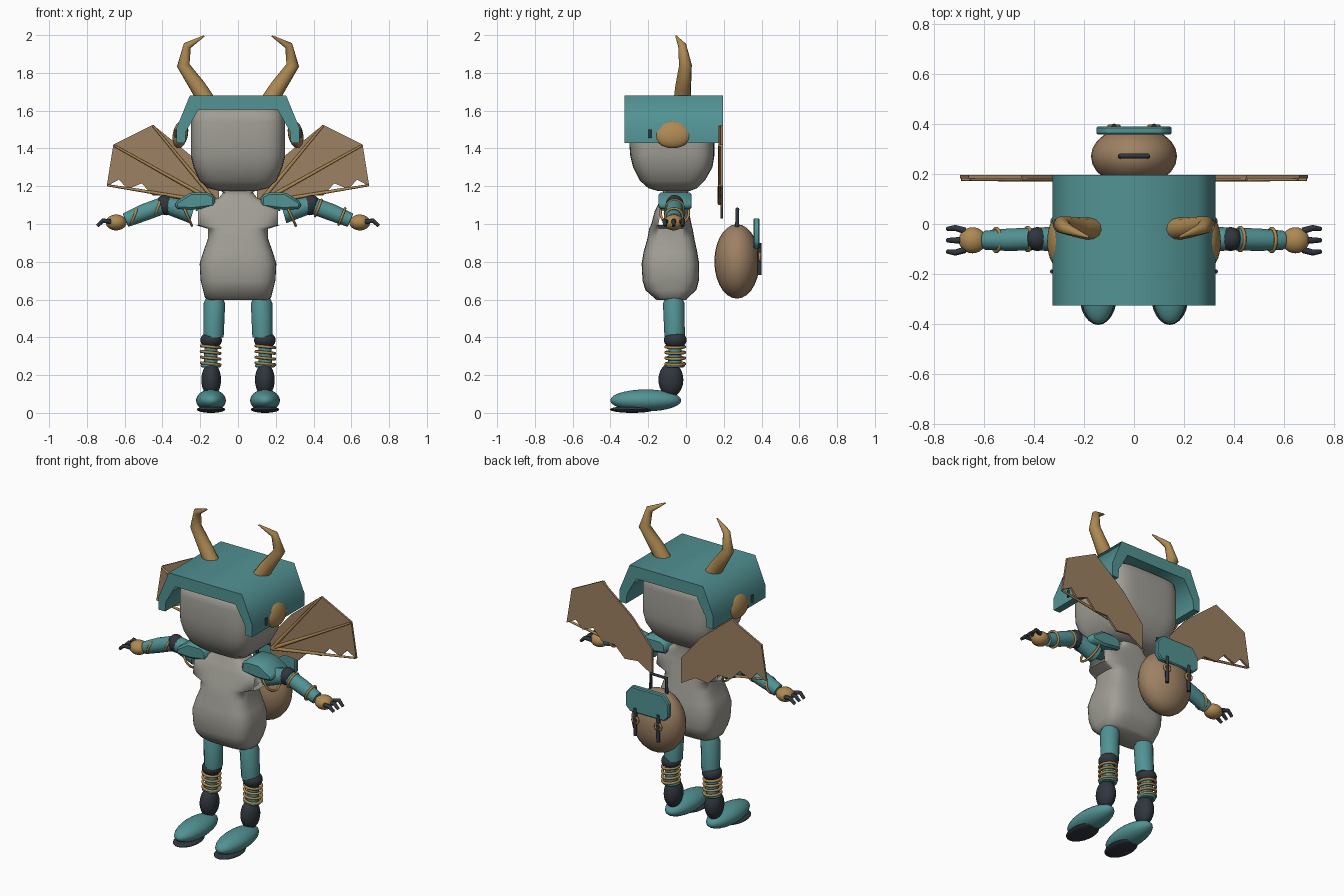
import bpy, bmesh, math
from mathutils import Vector, Matrix

if "Cube" in bpy.data.objects:
    bpy.data.objects.remove(bpy.data.objects["Cube"])


def mat(name, rgb):
    m = bpy.data.materials.new(name)
    m.diffuse_color = (*rgb, 1)
    m.use_nodes = True
    m.node_tree.nodes["Principled BSDF"].inputs["Base Color"].default_value = m.diffuse_color
    return m


TEAL = mat("teal", (0.085, 0.29, 0.295))
GREY = mat("warm grey", (0.35, 0.34, 0.30))
TAN = mat("brown leather", (0.34, 0.22, 0.125))
GOLD = mat("gold", (0.42, 0.25, 0.085))
DARK = mat("charcoal", (0.03, 0.037, 0.047))


def finish(name, bm, material, angle=50):
    bmesh.ops.recalc_face_normals(bm, faces=bm.faces)
    me = bpy.data.meshes.new(name)
    bm.to_mesh(me)
    bm.free()
    return add(name, me, material, angle)


def add(name, me, material, angle=50):
    ob = bpy.data.objects.new(name, me)
    bpy.context.collection.objects.link(ob)
    me.materials.clear()
    me.materials.append(material)
    for p in me.polygons:
        p.use_smooth = True
        p.material_index = 0
    me.set_sharp_from_angle(angle=math.radians(angle))
    return ob


def ball(name, c, r, material, tilt=0):
    bm = bmesh.new()
    m = Matrix.Translation(c) @ Matrix.Rotation(tilt, 4, 'Y') @ Matrix.Diagonal((*r, 1))
    bmesh.ops.create_uvsphere(bm, u_segments=24, v_segments=14, radius=1, matrix=m)
    return finish(name, bm, material)


def tube(name, path, radii, material, cyclic=False, res=4):
    cu = bpy.data.curves.new(name, 'CURVE')
    cu.dimensions = '3D'
    cu.bevel_depth = 1
    cu.bevel_resolution = res
    cu.use_fill_caps = True
    sp = cu.splines.new('POLY')
    sp.points.add(len(path) - 1)
    for i, (pt, co) in enumerate(zip(sp.points, path)):
        pt.co = (*co, 1)
        pt.radius = radii[i] if isinstance(radii, (list, tuple)) else radii
    sp.use_cyclic_u = cyclic
    tmp = bpy.data.objects.new(name + "_curve", cu)
    bpy.context.collection.objects.link(tmp)
    bpy.context.view_layer.update()
    dg = bpy.context.evaluated_depsgraph_get()
    me = bpy.data.meshes.new_from_object(tmp.evaluated_get(dg))
    bpy.data.objects.remove(tmp)
    return add(name, me, material)


def ring(name, c, axis, R, r, material):
    q = Vector((0, 0, 1)).rotation_difference(Vector(axis))
    pts = [Vector(c) + q @ Vector((R * math.cos(t), R * math.sin(t), 0))
           for t in (2 * math.pi * i / 24 for i in range(24))]
    return tube(name, pts, r, material, True, 2)


def loft(name, sections, power, material, arm_holes=False):
    """Stack of superellipse rings: z, half width, y min, y max."""
    bm = bmesh.new()
    n, rings = 40, []
    for z, rx, y0, y1 in sections:
        row = []
        for i in range(n):
            t = 2 * math.pi * i / n
            c, s = math.cos(t), math.sin(t)
            row.append(bm.verts.new((rx * math.copysign(abs(c) ** (2 / power), c),
                                     (y0 + y1) / 2 + (y1 - y0) / 2 * math.copysign(abs(s) ** (2 / power), s), z)))
        rings.append(row)
    for a, b in zip(rings, rings[1:]):
        for i in range(n):
            j = (i + 1) % n
            bm.faces.new((a[i], a[j], b[j], b[i]))
    bm.faces.new(rings[0])
    bm.faces.new(rings[-1])
    bmesh.ops.recalc_face_normals(bm, faces=bm.faces)
    if arm_holes:
        kill = [f for f in bm.faces if 1.0 < f.calc_center_median().z < 1.08
                and abs(f.normal.x) > 0.75]
        bmesh.ops.delete(bm, geom=kill, context='FACES')
    return finish(name, bm, material, 70)


def plate(name, prof, y0, y1, material, angle=30, bevel=0):
    bm = bmesh.new()
    f = bm.faces.new([bm.verts.new((x, y0, z)) for x, z in prof])
    ext = bmesh.ops.extrude_face_region(bm, geom=[f])
    bmesh.ops.translate(bm, vec=(0, y1 - y0, 0),
                        verts=[v for v in ext['geom'] if isinstance(v, bmesh.types.BMVert)])
    if bevel:
        bmesh.ops.bevel(bm, geom=bm.edges[:], offset=bevel, segments=1, affect='EDGES')
    return finish(name, bm, material, angle)


# Head and hood
loft("head", [(1.175, .10, -.15, .02), (1.19, .16, -.20, .06), (1.23, .205, -.245, .10),
              (1.30, .235, -.28, .14), (1.36, .25, -.295, .15), (1.42, .25, -.30, .15),
              (1.54, .25, -.30, .15), (1.59, .24, -.29, .145), (1.61, .21, -.265, .12)], 4.5, GREY)
half = [(.28, 1.43), (.325, 1.43), (.325, 1.51), (.255, 1.68)]
inner = [(.21, 1.605), (.275, 1.49)]
plate("hood", half + [(-x, z) for x, z in half[::-1]] + [(-x, z) for x, z in inner[::-1]] + inner,
      -.325, .195, TEAL, 75)

# Torso with open arm holes
loft("torso", [(.597, .15, -.155, 0), (.61, .175, -.17, .01), (.65, .185, -.215, .055),
               (.70, .198, -.23, .068), (.79, .203, -.235, .07), (.85, .185, -.225, .06),
               (.92, .16, -.205, .045), (.975, .16, -.195, .035), (.995, .225, -.185, .03),
               (1.07, .225, -.165, .015), (1.10, .19, -.15, .01), (1.14, .10, -.13, .01),
               (1.165, .08, -.12, .01), (1.19, .10, -.13, .02)], 3.6, GREY, True)

for s in (-1, 1):
    tag = "left" if s > 0 else "right"
    N = lambda n: tag + "_" + n
    P = lambda x, y, z: (s * x, y, z)

    # Horn and ear disc
    tube(N("horn"), [P(.165, -.02, 1.65), P(.215, -.015, 1.73), P(.29, -.003, 1.84),
                     P(.268, -.02, 1.945), P(.18, -.053, 1.995)],
         [.046, .042, .034, .022, .004], GOLD)
    ball(N("ear_disc"), P(.305, -.07, 1.475), (.04, .10, .075), GOLD, s * -.2)
    tube(N("hood_stud"), [P(.328, -.19, 1.455), P(.328, -.19, 1.50)], .008, DARK)

    # Shoulder pad and upper arm
    plate(N("shoulder_pad"), [(s * x, z) for x, z in
          ((.12, 1.09), (.125, 1.15), (.16, 1.168), (.25, 1.168), (.335, 1.115), (.33, 1.08), (.24, 1.075))],
          -.145, .03, TEAL, 40, .012)
    tube(N("upper_arm"), [P(.24, -.06, 1.06), P(.38, -.06, 1.10)], [.058, .045], TEAL)
    ring(N("shoulder_band"), P(.275, -.06, 1.06), (1, 0, .45), .075, .007, GOLD)

    # Elbow, forearm, hand
    ball(N("elbow"), P(.385, -.06, 1.10), (.045, .048, .055), DARK, s * .35)
    tube(N("forearm"), [P(.41, -.06, 1.093), P(.50, -.063, 1.06), P(.595, -.065, 1.02)],
         [.045, .045, .038], TEAL)
    ring(N("elbow_band"), P(.425, -.06, 1.085), (1, 0, -.4), .046, .007, GOLD)
    ring(N("wrist_band"), P(.55, -.064, 1.04), (1, 0, -.4), .046, .007, GOLD)
    ball(N("hand"), P(.645, -.065, 1.008), (.055, .052, .042), GOLD)
    for i, dy in enumerate((-.045, 0, .045)):
        tube(N("finger_%d" % i), [P(.675, -.065 + dy * .85, 1.012), P(.715, -.065 + dy * 1.1, 1.018),
                                  P(.745, -.065 + dy * 1.0, .99)], [.013, .012, .009], DARK, res=2)

    # Leg with spring shin
    tube(N("thigh"), [P(.125, -.065, .665), P(.125, -.065, .58), P(.13, -.06, .40)],
         [.02, .057, .054], TEAL)
    ball(N("knee_low"), P(.142, -.057, .385), (.057, .06, .045), DARK)
    tube(N("shin_core"), [P(.143, -.057, .38), P(.144, -.06, .24)], .036, TEAL)
    for i in range(4):
        ring(N("spring_%d" % i), P(.145, -.057, .35 - i * .03), (.1, 0, 1), .05, .008, GOLD)
    ring(N("ankle_cuff"), P(.144, -.06, .25), (0, 0, 1), .044, .01, TEAL)
    ball(N("ankle"), P(.142, -.08, .175), (.052, .066, .09), DARK)
    ball(N("foot"), P(.143, -.213, .066), (.079, .188, .058), TEAL)
    ball(N("sole"), P(.143, -.285, .018), (.075, .118, .018), DARK)

    # Wing membrane and ribs
    plate(N("wing"), [(s * x, z) for x, z in
          ((.10, 1.03), (.10, 1.19), (.24, 1.355), (.45, 1.525), (.66, 1.42), (.695, 1.20), (.63, 1.235),
           (.585, 1.185), (.51, 1.215), (.45, 1.15), (.36, 1.15), (.29, 1.08), (.20, 1.09))],
          .182, .195, TAN)
    for i, (x, z) in enumerate(((.45, 1.52), (.655, 1.415), (.69, 1.205), (.585, 1.19))):
        tube(N("wing_rib_%d" % i), [P(.11, .178, 1.11), P(x, .178, z)], [.011, .006], GOLD, res=2)

    # Backpack strap and buckle
    tube(N("pack_strap"), [P(.08, .388, .90), P(.08, .39, .73)], .011, DARK, res=2)
    ring(N("pack_buckle"), P(.08, .39, .825), (0, 1, 0), .02, .007, GOLD)

# Backpack
ball("backpack", (0, .27, .802), (.172, .12, .197), TAN)
plate("pack_flap", [(-.15, .90), (-.15, .98), (-.11, 1.03), (.11, 1.03), (.15, .98), (.15, .90),
                    (.12, .87), (-.12, .87)], .357, .39, TEAL, 30, .006)
tube("pack_handle", [(-.055, .27, .97), (-.055, .272, 1.08), (.055, .272, 1.08), (.055, .27, .97)],
     .01, DARK, res=2)
